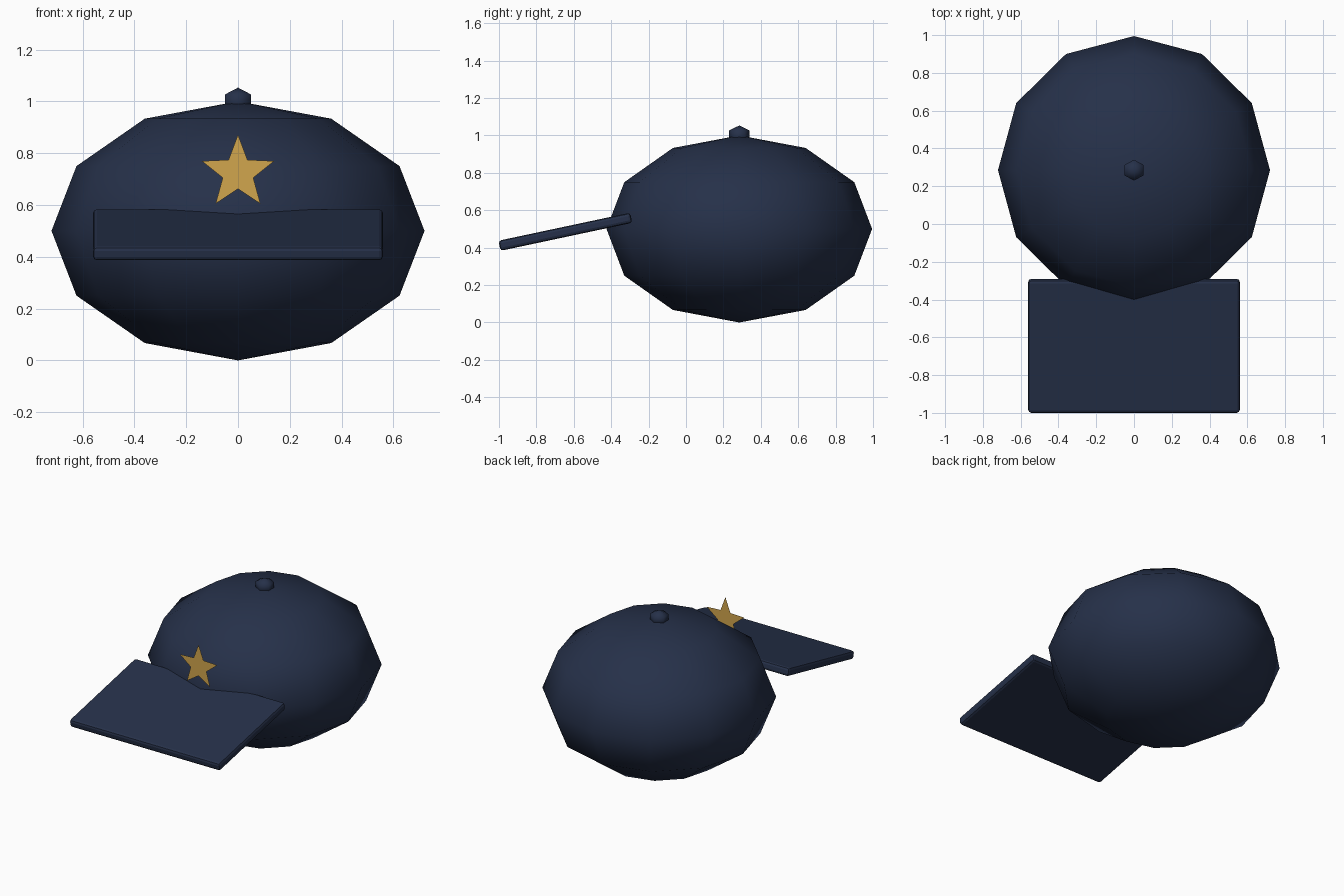
import bpy
import bmesh
from math import sin, cos, pi, radians

default = bpy.data.objects.get("Cube")
if default:
    bpy.data.objects.remove(default, do_unlink=True)


def make_material(name, rgb):
    mat = bpy.data.materials.new(name)
    mat.use_nodes = True
    color = (*rgb, 1.0)
    mat.diffuse_color = color
    bsdf = mat.node_tree.nodes["Principled BSDF"]
    bsdf.inputs["Base Color"].default_value = color
    bsdf.inputs["Roughness"].default_value = 0.8
    return mat


navy = make_material("navy cloth", (0.019, 0.030, 0.067))
gold = make_material("gold", (0.64, 0.38, 0.075))


def finish(bm, name, mat, location, smooth=False):
    mesh = bpy.data.meshes.new(name)
    bm.to_mesh(mesh)
    bm.free()
    mesh.materials.append(mat)
    for face in mesh.polygons:
        face.use_smooth = smooth
    obj = bpy.data.objects.new(name, mesh)
    obj.location = location
    bpy.context.collection.objects.link(obj)
    return obj


def ellipsoid(name, segments, rings, radii, location):
    bm = bmesh.new()
    bmesh.ops.create_uvsphere(bm, u_segments=segments, v_segments=rings, radius=1)
    bmesh.ops.scale(bm, vec=radii, verts=bm.verts)
    return finish(bm, name, navy, location, smooth=True)


# Rounded crown and the small button on top of it
ellipsoid("crown", 12, 6, (0.72, 0.71, 0.5), (0, 0.285, 0.5))
ellipsoid("top_button", 6, 3, (0.067, 0.064, 0.053), (0, 0.285, 1.0))

# Flat brim with chamfered edges, sloping down to the front
bm = bmesh.new()
bmesh.ops.create_cube(bm, size=1)
bmesh.ops.scale(bm, vec=(1.12, 0.72, 0.055), verts=bm.verts)
brim = finish(bm, "brim", navy, (0, -0.645, 0.485))
brim.rotation_euler.x = radians(12)
bevel = brim.modifiers.new("edge_chamfer", 'BEVEL')
bevel.width = 0.016
bevel.segments = 2

# Thin upright star badge in front of the crown
bm = bmesh.new()
points = []
for i in range(10):
    radius = 0.062 if i % 2 else 0.147
    angle = pi / 2 + i * pi / 5
    points.append(bm.verts.new((radius * cos(angle), 0, radius * sin(angle))))
bm.faces.new(points)
bmesh.ops.recalc_face_normals(bm, faces=bm.faces)
for face in bm.faces:
    face.normal_update()
    if face.normal.y > 0:
        face.normal_flip()
finish(bm, "star_badge", gold, (0, -0.42, 0.724))
